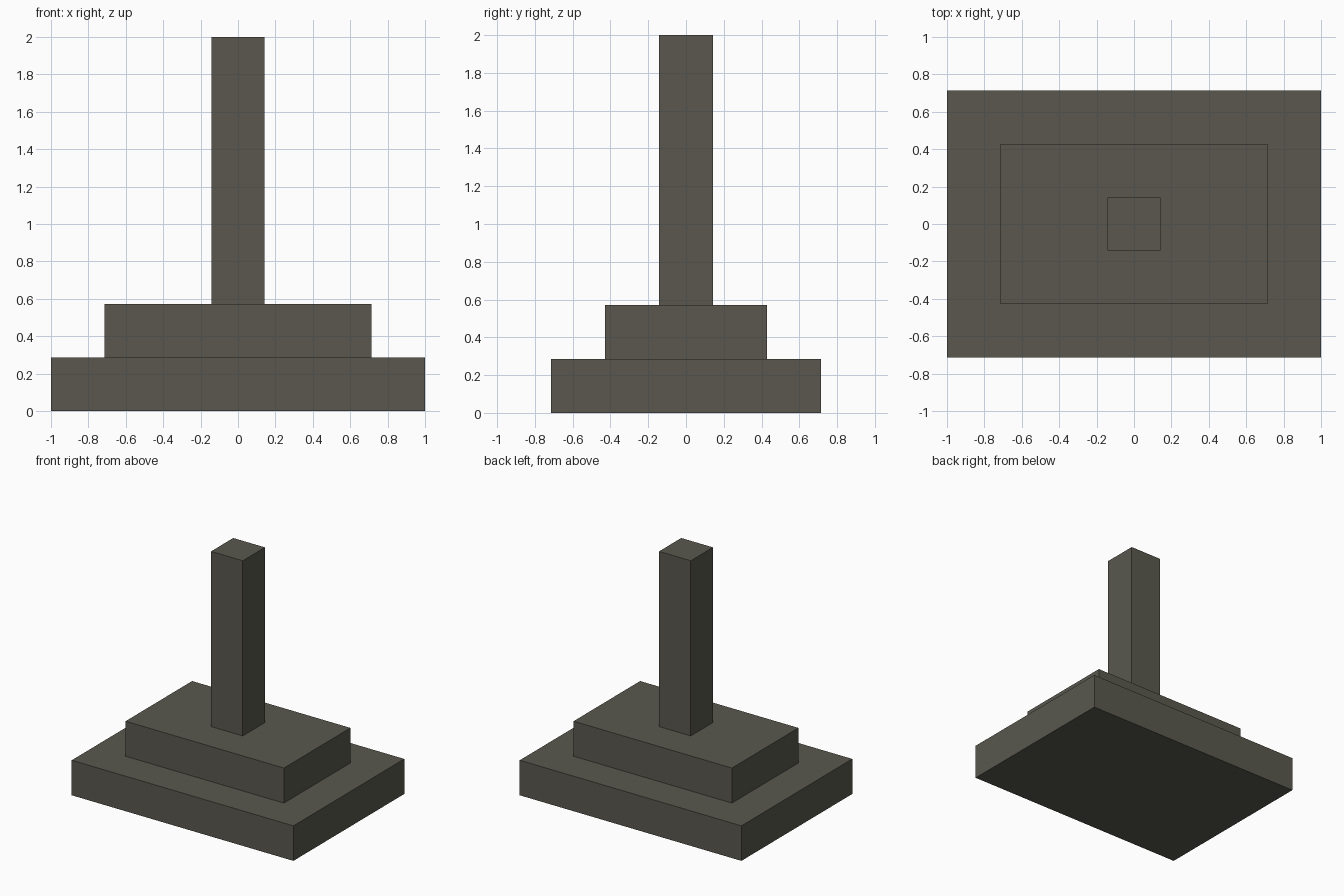
import bpy

cube = bpy.data.objects.get("Cube")
if cube:
    bpy.data.objects.remove(cube, do_unlink=True)

U = 1 / 7  # module: every dimension is a whole number of these

# Single dark stone colour
stone = bpy.data.materials.new("dark stone")
stone.use_nodes = True
colour = (0.1, 0.097, 0.077, 1)
stone.diffuse_color = colour
bsdf = stone.node_tree.nodes["Principled BSDF"]
bsdf.inputs["Base Color"].default_value = colour
bsdf.inputs["Roughness"].default_value = 0.9


def block(name, size, bottom):
    """Centred box of the given size, in modules, resting at height bottom."""
    sx, sy, sz = (s * U for s in size)
    bpy.ops.mesh.primitive_cube_add(size=1, location=(0, 0, bottom * U + sz / 2))
    ob = bpy.context.object
    ob.name = ob.data.name = name
    ob.scale = (sx, sy, sz)
    bpy.ops.object.transform_apply(location=False, rotation=False, scale=True)
    ob.data.materials.append(stone)
    return ob


# Two stepped slabs and the square post
block("lower_step", (14, 10, 2), 0)
block("upper_step", (10, 6, 2), 2)
block("post", (2, 2, 10), 4)
